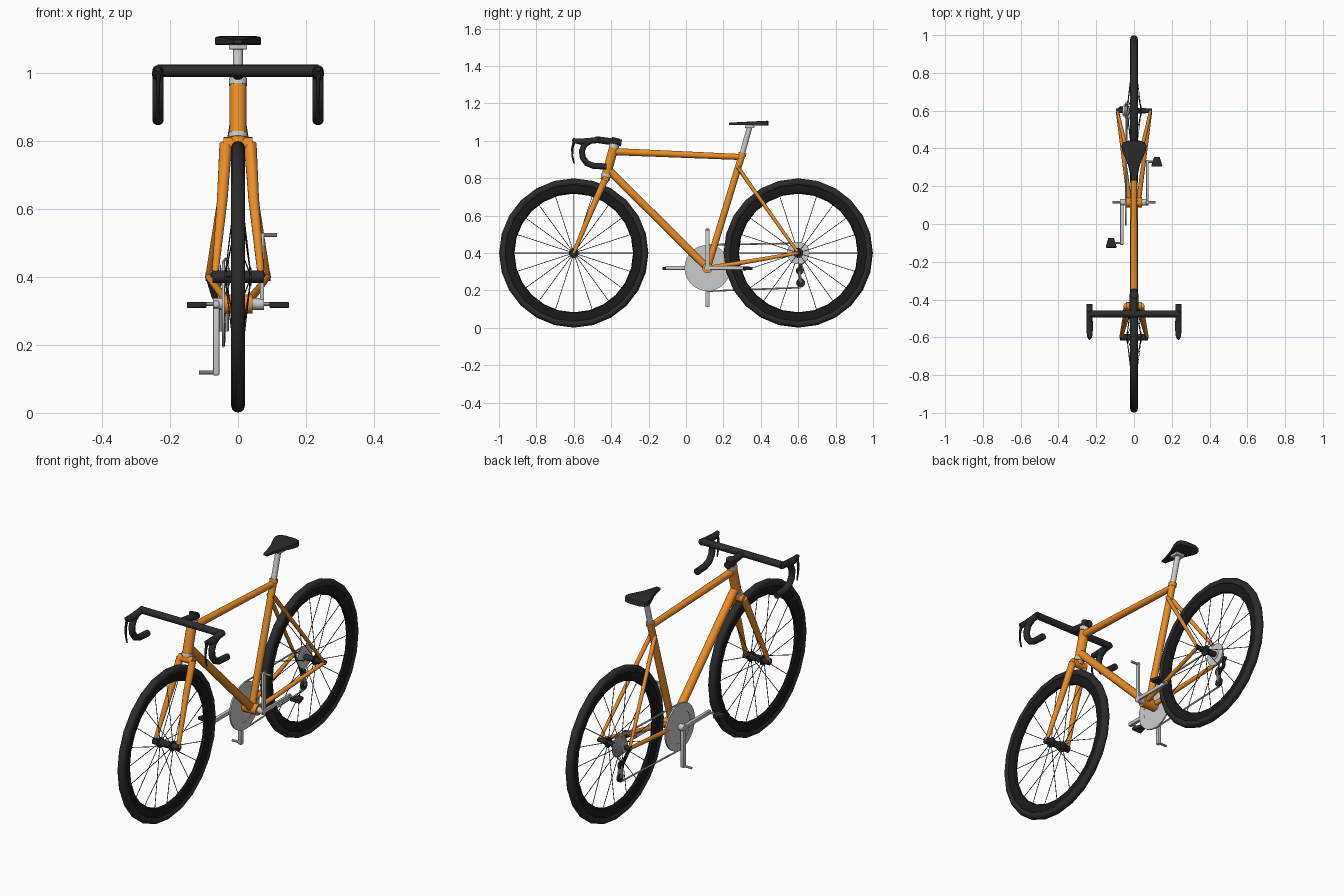
import bpy, bmesh
from math import sin, cos, pi, tau
from mathutils import Vector

if "Cube" in bpy.data.objects:
    bpy.data.objects.remove(bpy.data.objects["Cube"])


def material(name, rgb):
    m = bpy.data.materials.new(name)
    m.diffuse_color = (*rgb, 1)
    m.use_nodes = True
    m.node_tree.nodes["Principled BSDF"].inputs["Base Color"].default_value = m.diffuse_color
    return m


ORANGE = material("orange_paint", (0.85, 0.27, 0.02))
BLACK = material("black_rubber", (0.025, 0.025, 0.025))
RIM = material("black_rim", (0.01, 0.01, 0.01))
GREY = None


def finish(name, bm, mat):
    bmesh.ops.recalc_face_normals(bm, faces=bm.faces)
    me = bpy.data.meshes.new(name)
    bm.to_mesh(me)
    bm.free()
    ob = bpy.data.objects.new(name, me)
    bpy.context.collection.objects.link(ob)
    if mat:
        me.materials.append(mat)
    return ob


def sweep(bm, pts, radii, sides=16):
    """Capped round tube through pts with one radius per point."""
    pts = [Vector(p) for p in pts]
    if not isinstance(radii, (list, tuple)):
        radii = [radii] * len(pts)
    prev, side, rings = None, None, []
    for i, p in enumerate(pts):
        a, b = pts[max(i - 1, 0)], pts[min(i + 1, len(pts) - 1)]
        t = (b - a).normalized()
        if prev is None:
            side = t.orthogonal().normalized()
        else:
            side = prev.rotation_difference(t) @ side
        up = t.cross(side)
        prev = t
        rings.append([bm.verts.new(p + radii[i] * (side * cos(k * tau / sides) + up * sin(k * tau / sides)))
                      for k in range(sides)])
    for r, s in zip(rings, rings[1:]):
        for k in range(sides):
            n = (k + 1) % sides
            bm.faces.new((r[k], r[n], s[n], s[k]))
    bm.faces.new(rings[0])
    bm.faces.new(rings[-1])


def tube(name, pts, radii, mat=GREY, sides=16):
    bm = bmesh.new()
    sweep(bm, pts, radii, sides)
    return finish(name, bm, mat)


def pair(name, pts, radii, mat=GREY, sides=12):
    for s, tag in ((1, "left"), (-1, "right")):
        tube(f"{name}_{tag}", [(s * x, y, z) for x, y, z in pts], radii, mat, sides)


def axle(name, x0, x1, y, z, r, mat=GREY, sides=16):
    return tube(name, [(x0, y, z), (x1, y, z)], r, mat, sides)


def lathe(name, profile, y, z, mat=GREY, n=24):
    """Closed (x, radius) profile turned about a sideways axis."""
    bm = bmesh.new()
    rings = [[bm.verts.new((x, y + r * cos(k * tau / n), z + r * sin(k * tau / n))) for x, r in profile]
             for k in range(n)]
    m = len(profile)
    for k in range(n):
        a, b = rings[k], rings[(k + 1) % n]
        for j in range(m):
            bm.faces.new((a[j], a[(j + 1) % m], b[(j + 1) % m], b[j]))
    return finish(name, bm, mat)


def box(name, lo, hi, mat=GREY, bevel=0.0):
    bm = bmesh.new()
    bmesh.ops.create_cube(bm, size=1)
    for v in bm.verts:
        v.co = Vector([(a + b) / 2 + c * (b - a) for a, b, c in zip(lo, hi, v.co)])
    if bevel:
        bmesh.ops.bevel(bm, geom=bm.edges[:], offset=bevel, segments=2, affect='EDGES', profile=0.5)
    return finish(name, bm, mat)


# Wheels: tyre, deep rim, hub and spokes
for tag, wy in (("front", -0.6), ("rear", 0.6)):
    lathe(tag + "_tyre", [(0.02 * cos(a * tau / 12), 0.379 + 0.02 * sin(a * tau / 12)) for a in range(12)],
          wy, 0.4, BLACK)
    lathe(tag + "_rim", [(-0.014, 0.37), (0.014, 0.37), (0.015, 0.345), (0.009, 0.322), (0, 0.317),
                         (-0.009, 0.322), (-0.015, 0.345)], wy, 0.4, RIM)
    axle(tag + "_hub", -0.06, 0.06, wy, 0.4, 0.015, BLACK)
    for s in (1, -1):
        axle(tag + "_hub_flange", s * 0.033, s * 0.04, wy, 0.4, 0.027, BLACK)
    bm = bmesh.new()
    for k in range(20):
        a = k * tau / 20
        x = 0.036 if k % 2 else -0.036
        sweep(bm, [(x, wy + 0.02 * cos(a), 0.4 + 0.02 * sin(a)),
                   (0, wy + 0.325 * cos(a), 0.4 + 0.325 * sin(a))], 0.0018, 5)
    finish(tag + "_spokes", bm, BLACK)
axle("front_axle_nuts", -0.075, 0.075, -0.6, 0.4, 0.018, BLACK)
axle("rear_axle_nuts", -0.095, 0.095, 0.6, 0.4, 0.012, BLACK)

# Frame
BBY, BBZ = 0.115, 0.32
tube("head_tube", [(0, -0.425, 0.82), (0, -0.386, 0.965)], 0.025, ORANGE, 20)
tube("top_tube", [(0, -0.385, 0.942), (0, 0.297, 0.913)], [0.019, 0.016], ORANGE)
tube("down_tube", [(0, -0.415, 0.845), (0, BBY, BBZ)], 0.021, ORANGE)
tube("seat_tube", [(0, BBY, BBZ), (0, 0.301, 0.93)], 0.018, ORANGE)
axle("bottom_bracket", -0.042, 0.042, BBY, BBZ, 0.028, ORANGE, 20)
pair("seat_stay", [(0.012, 0.276, 0.86), (0.05, 0.436, 0.632), (0.088, 0.6, 0.4)], [0.011, 0.01, 0.008], ORANGE)
pair("chain_stay", [(0.024, 0.12, 0.32), (0.045, 0.28, 0.345), (0.088, 0.6, 0.4)], [0.013, 0.012, 0.009], ORANGE)

# Fork and headset
tube("fork_crown", [(-0.042, -0.433, 0.79), (0.042, -0.433, 0.79)], 0.02, ORANGE)
tube("fork_steerer", [(0, -0.433, 0.79), (0, -0.425, 0.82)], 0.024, ORANGE)
pair("fork_blade", [(0.036, -0.434, 0.79), (0.046, -0.505, 0.63), (0.068, -0.6, 0.4)], [0.019, 0.016, 0.01], ORANGE)
tube("lower_headset", [(0, -0.428, 0.808), (0, -0.4245, 0.822)], 0.028, GREY, 20)
tube("upper_headset", [(0, -0.387, 0.963), (0, -0.382, 0.982)], 0.027, GREY, 20)

# Stem, drop handlebar, hoods and brake levers
tube("stem_post", [(0, -0.383, 0.975), (0, -0.373, 1.015)], 0.022, BLACK)
tube("stem", [(0, -0.345, 0.988), (0, -0.476, 1.006)], 0.018, BLACK)
axle("handlebar", -0.236, 0.236, -0.476, 1.005, 0.018, BLACK)
pair("handlebar_drop", [(0.235, -0.465, 1.005), (0.235, -0.51, 1.0), (0.235, -0.542, 0.98), (0.235, -0.557, 0.945),
                        (0.235, -0.552, 0.91), (0.235, -0.53, 0.88), (0.235, -0.495, 0.866),
                        (0.235, -0.425, 0.862)], 0.017, BLACK)
pair("brake_hood", [(0.235, -0.515, 0.998), (0.235, -0.56, 0.995), (0.235, -0.595, 1.0), (0.235, -0.606, 1.01)],
     [0.018, 0.018, 0.014, 0.008], BLACK)
pair("brake_lever", [(0.235, -0.597, 1.0), (0.235, -0.608, 0.96), (0.235, -0.608, 0.92), (0.235, -0.598, 0.878)],
     [0.008, 0.006, 0.005, 0.004], BLACK, 8)

# Seat post and saddle
tube("seat_collar", [(0, 0.298, 0.918), (0, 0.303, 0.936)], 0.021, ORANGE)
tube("seat_post", [(0, 0.295, 0.91), (0, 0.34, 1.072)], 0.0145)
box("saddle_clamp", (-0.027, 0.315, 1.068), (0.027, 0.365, 1.082), GREY, 0.003)
half = [(0.012, 0.23), (0.02, 0.27), (0.034, 0.32), (0.06, 0.38), (0.067, 0.41), (0.058, 0.432), (0.03, 0.441)]
bm = bmesh.new()
loop = half + [(-x, y) for x, y in reversed(half)]
base = bm.faces.new([bm.verts.new((x, y, 1.084 - 0.02 * (y - 0.3))) for x, y in loop])
top = bmesh.ops.extrude_face_region(bm, geom=[base])["geom"]
for v in top:
    if isinstance(v, bmesh.types.BMVert):
        v.co.z = 1.102 + 0.05 * (v.co.y - 0.33)
bmesh.ops.bevel(bm, geom=[e for e in bm.edges if len(e.link_faces) == 2 and abs(e.verts[0].co.z - e.verts[1].co.z) < 0.01
                          and e.verts[0].co.z > 1.09], offset=0.005, segments=2, affect='EDGES', profile=0.5)
finish("saddle", bm, BLACK)

# Crankset: chainring, spindle, four arms and two pedals
CX = -0.043
lathe("chainring", [(CX - 0.004, 0.085), (CX + 0.004, 0.085), (CX + 0.004, 0.123), (CX - 0.004, 0.123)], BBY, BBZ, GREY, 32)
axle("chainring_disc", CX - 0.0025, CX + 0.0025, BBY, BBZ, 0.088, GREY, 32)
axle("crank_spindle", -0.074, 0.076, BBY, BBZ, 0.017)
for s, tag, x0, x1 in ((1, "left", 0.064, 0.077), (-1, "right", -0.073, -0.055)):
    y_end, z_end = BBY + s * 0.215, BBZ + s * 0.21
    ylo, yhi = sorted((BBY - s * 0.013, y_end + s * 0.01))
    zlo, zhi = sorted((BBZ - s * 0.013, z_end))
    box(f"crank_arm_{tag}_upright", (x0, BBY - 0.011, zlo), (x1, BBY + 0.011, zhi), GREY, 0.003)
    box(f"crank_arm_{tag}_level", (x0, ylo, BBZ - 0.01), (x1, yhi, BBZ + 0.01), GREY, 0.003)
    axle(f"crank_stub_{tag}", s * 0.06, s * 0.114, BBY, z_end - s * 0.008, 0.006, GREY, 10)
    axle(f"pedal_axle_{tag}", s * 0.06, s * 0.11, y_end, BBZ, 0.006, GREY, 10)
    # Pedal body, tapered towards the front edge
    ped = box(f"pedal_{tag}", (-0.029, -0.026, -0.009), (0.029, 0.026, 0.009), BLACK, 0.004)
    for v in ped.data.vertices:
        if v.co.y > 0:
            v.co.x *= 0.55
        v.co += Vector((s * 0.121, y_end, BBZ - 0.003))

# Cassette: stacked sprockets
for k in range(6):
    x = -0.026 - k * 0.006
    axle(f"sprocket_{k + 1}", x, x - 0.003, 0.6, 0.4, 0.06 - k * 0.006, GREY, 24)
axle("cassette_core", -0.024, -0.062, 0.6, 0.4, 0.026)

# Derailleur
axle("upper_pulley", -0.046, -0.036, 0.608, 0.305, 0.021, BLACK)
axle("lower_pulley", -0.046, -0.036, 0.613, 0.24, 0.024, BLACK)
for x in (-0.033, -0.049):
    tube("derailleur_cage", [(x, 0.608, 0.305), (x, 0.613, 0.24)], 0.006, GREY, 8)
tube("derailleur_hanger", [(-0.085, 0.6, 0.395), (-0.07, 0.615, 0.345), (-0.05, 0.608, 0.305)], 0.009, BLACK, 10)

# Chain runs
tube("chain_upper", [(CX, BBY, 0.444), (-0.036, 0.6, 0.452)], 0.0045, GREY, 6)
tube("chain_lower", [(CX, BBY, 0.196), (-0.041, 0.613, 0.215)], 0.0045, GREY, 6)
tube("chain_pulley_run", [(-0.041, 0.634, 0.24), (-0.041, 0.588, 0.305), (-0.036, 0.65, 0.37)], 0.0035, GREY, 6)

# Shading
for ob in bpy.context.scene.objects:
    ob.select_set(True)
    bpy.context.view_layer.objects.active = ob
bpy.ops.object.shade_smooth_by_angle(angle=pi / 6)
